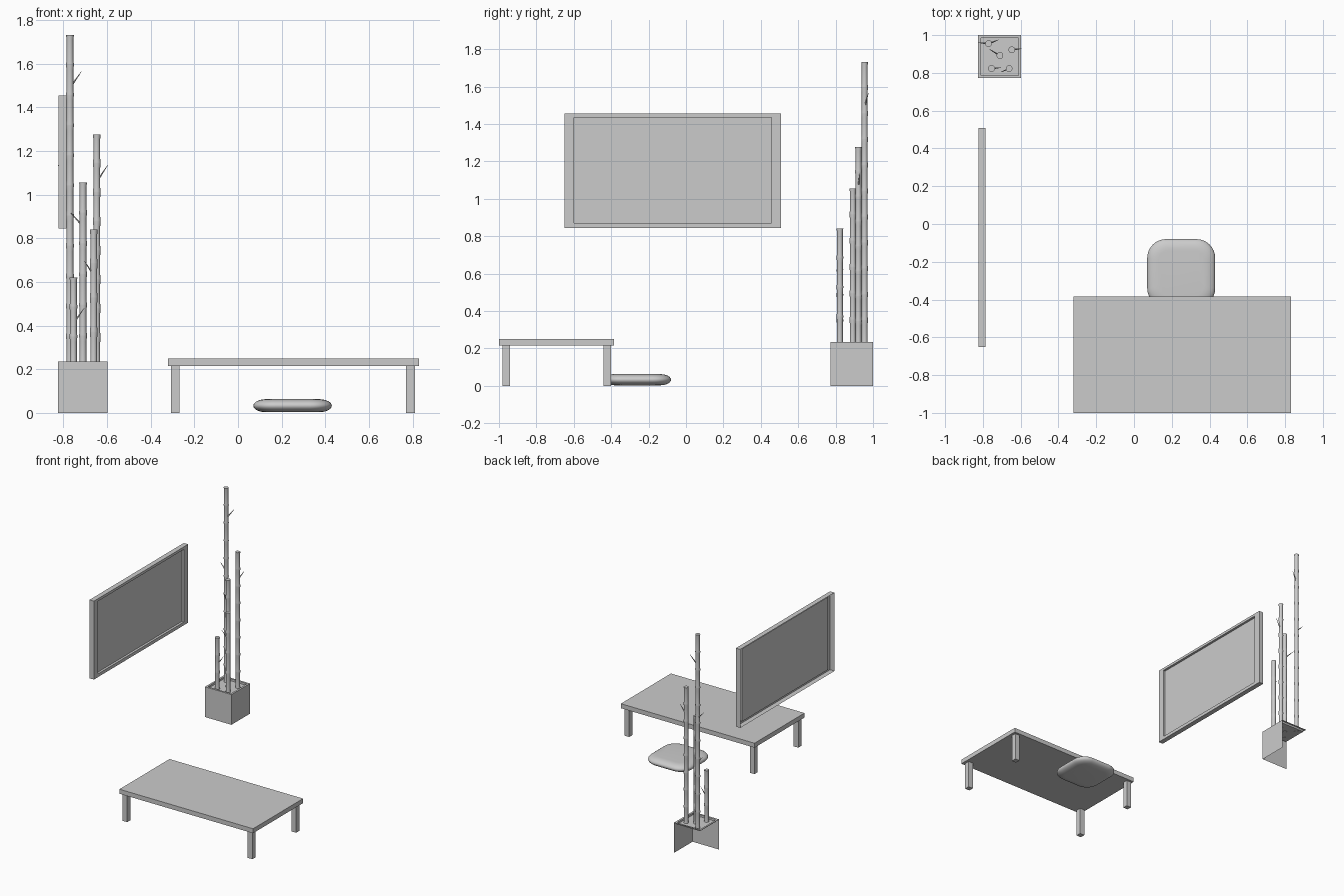
import bpy, bmesh, math
from mathutils import Vector

if "Cube" in bpy.data.objects:
    bpy.data.objects.remove(bpy.data.objects["Cube"])


def finish(name, bm, smooth=False):
    bm.normal_update()
    me = bpy.data.meshes.new(name)
    bm.to_mesh(me)
    bm.free()
    ob = bpy.data.objects.new(name, me)
    bpy.context.collection.objects.link(ob)
    if smooth:
        bpy.ops.object.select_all(action='DESELECT')
        ob.select_set(True)
        bpy.context.view_layer.objects.active = ob
        bpy.ops.object.shade_smooth_by_angle(angle=math.radians(40))
    return ob


def box_bm(lo, hi):
    bm = bmesh.new()
    bmesh.ops.create_cube(bm, size=1)
    lo, hi = Vector(lo), Vector(hi)
    for v in bm.verts:
        v.co = (lo + hi) / 2 + v.co * (hi - lo)
    bm.normal_update()
    return bm


def face_towards(bm, d):
    return max(bm.faces, key=lambda f: f.normal.dot(Vector(d)))


def recessed_box(name, lo, hi, side, in_lo, in_hi, depth, open_sides):
    """Box with a rimmed recess on one side; sides against walls are left open."""
    bm = box_bm(lo, hi)
    hidden = [face_towards(bm, d) for d in open_sides]
    f = face_towards(bm, side)
    bmesh.ops.inset_individual(bm, faces=[f], thickness=0.01)
    mid = f.calc_center_median()
    for v in f.verts:
        for i in range(3):
            if not side[i]:
                v.co[i] = in_lo[i] if v.co[i] < mid[i] else in_hi[i]
    bmesh.ops.inset_individual(bm, faces=[f], thickness=0)
    for v in f.verts:
        v.co -= Vector(side) * depth
    bmesh.ops.delete(bm, geom=hidden, context='FACES')
    return finish(name, bm)


def skin_rings(bm, rings):
    loops = [[bm.verts.new(p) for p in r] for r in rings]
    n = len(loops[0])
    for a, b in zip(loops, loops[1:]):
        for i in range(n):
            j = (i + 1) % n
            bm.faces.new((a[i], a[j], b[j], b[i]))
    bm.faces.new(loops[0][::-1])
    bm.faces.new(loops[-1])


# Low table
finish("table_top", box_bm((-0.32, -1.0, 0.215), (0.83, -0.385, 0.25)))
for sx, x in (("left", -0.308), ("right", 0.77)):
    for sy, y in (("front", -0.98), ("back", -0.442)):
        finish(f"table_leg_{sy}_{sx}", box_bm((x, y, 0), (x + 0.04, y + 0.04, 0.215)))

# Floor cushion: stacked rounded squares
def rounded_square(cx, cy, half, r, z, seg=8):
    pts = []
    for k, (sx, sy) in enumerate(((1, 1), (-1, 1), (-1, -1), (1, -1))):
        for i in range(seg + 1):
            a = math.pi / 2 * (k + i / seg)
            pts.append((cx + sx * (half - r) + r * math.cos(a),
                        cy + sy * (half - r) + r * math.sin(a), z))
    return pts


bm = bmesh.new()
rings = []
for i in range(13):
    a = -math.pi / 2 + math.pi * i / 12
    inset = 0.06 * (1 - math.cos(a))
    rings.append(rounded_square(0.25, -0.26, 0.18 - inset, 0.1 - inset * 0.8,
                                0.033 + 0.03 * math.sin(a)))
skin_rings(bm, rings)
finish("floor_cushion", bm, True)

# Wall screen and planter, open where they meet the walls
recessed_box("wall_screen", (-0.823, -0.65, 0.845), (-0.785, 0.508, 1.455), (1, 0, 0),
             (0, -0.598, 0.87), (0, 0.456, 1.435), 0.018, [(-1, 0, 0)])
recessed_box("planter", (-0.825, 0.772, 0), (-0.597, 1.0, 0.235), (0, 0, 1),
             (-0.81, 0.787, 0), (-0.612, 0.985, 0), 0.015,
             [(-1, 0, 0), (0, 1, 0), (0, 0, -1)])


# Bamboo stalks with nodes
def stalk(name, x, y, top, sides=12):
    base, r = 0.215, 0.018
    count = max(3, round((top - base) / 0.14))
    step = (top - base) / count
    profile = []
    for k in range(count):
        z = base + k * step
        profile += [(z + 0.002, r), (z + step * 0.15, r * 0.86),
                    (z + step * 0.8, r * 0.86), (z + step - 0.004, r)]
    bm = bmesh.new()
    skin_rings(bm, [[(x + q * math.cos(2 * math.pi * i / sides),
                      y + q * math.sin(2 * math.pi * i / sides), z)
                     for i in range(sides)] for z, q in profile])
    finish(name, bm, True)


# Short pointed twigs
def twig(name, a, b):
    a, b = Vector(a), Vector(b)
    bm = bmesh.new()
    bmesh.ops.create_cone(bm, cap_ends=True, segments=6, radius1=0.006,
                          radius2=0.001, depth=(b - a).length)
    rot = Vector((0, 0, 1)).rotation_difference(b - a)
    for v in bm.verts:
        v.co = rot @ v.co + (a + b) / 2
    finish(name, bm, True)


stalks = [(-0.77, 0.955, 1.735), (-0.647, 0.922, 1.28), (-0.71, 0.892, 1.06),
          (-0.661, 0.823, 0.845), (-0.754, 0.823, 0.625)]
for i, (x, y, top) in enumerate(stalks):
    stalk(f"bamboo_stalk_{i + 1}", x, y, top)

# (stalk index, base height, tip)
twigs = [(0, 1.49, (-0.717, 0.975, 1.565)), (0, 1.08, (-0.825, 0.96, 1.135)),
         (1, 1.06, (-0.597, 0.928, 1.135)), (2, 0.855, (-0.765, 0.925, 0.915)),
         (3, 0.63, (-0.703, 0.805, 0.695)), (4, 0.41, (-0.705, 0.828, 0.48))]
for i, (s, z, tip) in enumerate(twigs):
    twig(f"bamboo_twig_{i + 1}", (stalks[s][0], stalks[s][1], z), tip)
